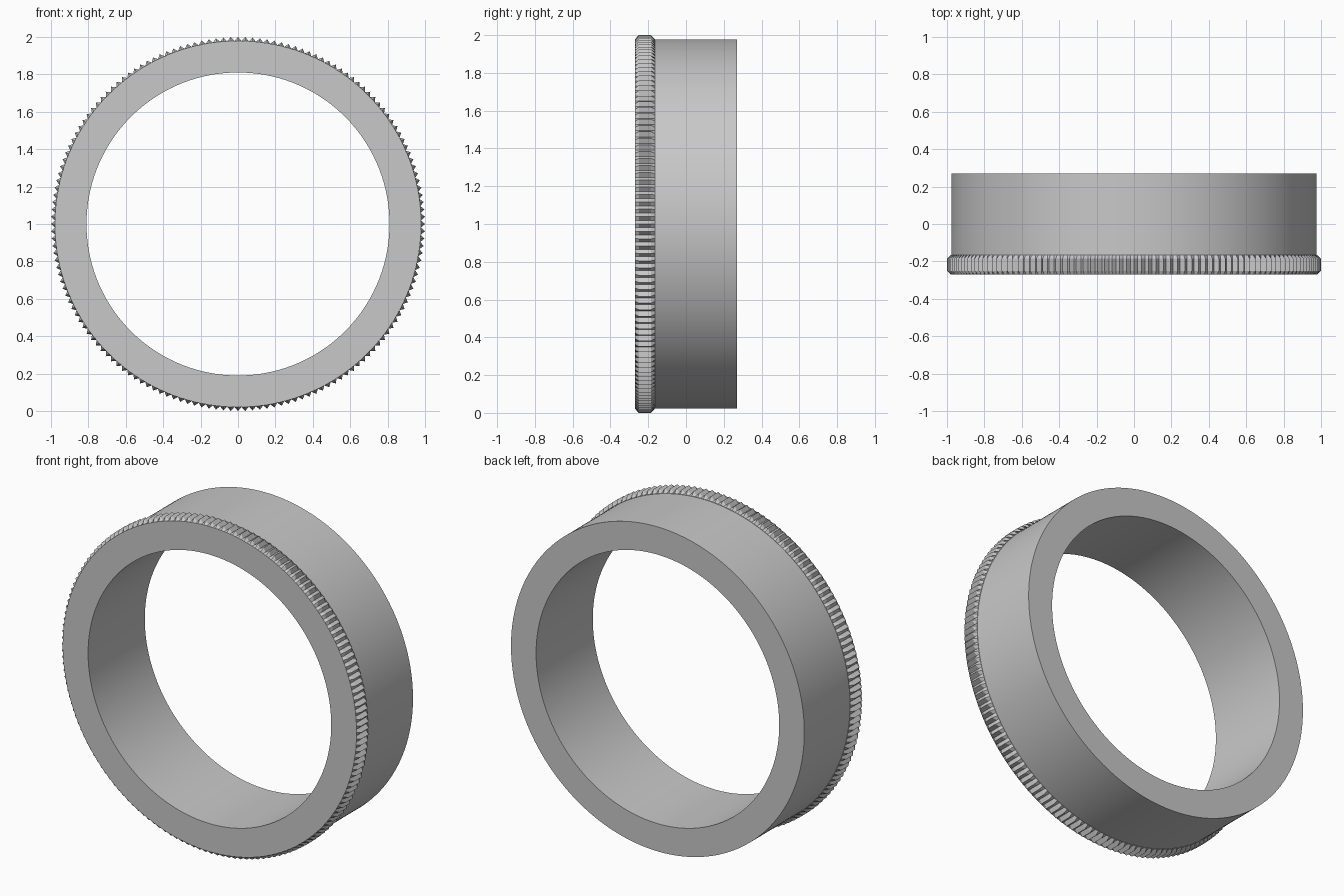
import bpy, bmesh, math

cube = bpy.data.objects.get("Cube")
if cube:
    bpy.data.objects.remove(cube, do_unlink=True)

TEETH = 160
SEGMENTS = TEETH * 2
BORE, BODY, ROOT, TIP = 0.81, 0.977, 0.979, 1.0
FRONT, BACK, GRIP_BACK, CHAMFER = -0.27, 0.27, -0.165, 0.02

# Cross-section loops: ridge radius, groove radius, depth along y
section = [
    (BORE, BORE, BACK),
    (BORE, BORE, FRONT),
    (ROOT, ROOT, FRONT),
    (TIP, ROOT, FRONT + CHAMFER),
    (TIP, ROOT, GRIP_BACK - CHAMFER),
    (ROOT, ROOT, GRIP_BACK),
    (BODY, BODY, GRIP_BACK),
    (BODY, BODY, BACK),
]

# Grey material
grey = bpy.data.materials.new("grey")
grey.use_nodes = True
colour = (0.58, 0.58, 0.58, 1)
grey.diffuse_color = colour
grey.node_tree.nodes["Principled BSDF"].inputs["Base Color"].default_value = colour

# Sweep the section round the axis, alternating ridges and grooves
bm = bmesh.new()
loops = []
for ridge, groove, y in section:
    loop = []
    for i in range(SEGMENTS):
        a = math.tau * i / SEGMENTS
        r = groove if i % 2 else ridge
        loop.append(bm.verts.new((r * math.cos(a), y, 1 + r * math.sin(a))))
    loops.append(loop)

for k, loop in enumerate(loops):
    following = loops[(k + 1) % len(loops)]
    for i in range(SEGMENTS):
        j = (i + 1) % SEGMENTS
        bm.faces.new((loop[i], loop[j], following[j], following[i]))
bmesh.ops.recalc_face_normals(bm, faces=bm.faces)

mesh = bpy.data.meshes.new("knurled_ring")
bm.to_mesh(mesh)
bm.free()
mesh.materials.append(grey)
ring = bpy.data.objects.new("knurled_ring", mesh)
bpy.context.collection.objects.link(ring)

# Smooth the walls, keep rims and ridges sharp
bpy.ops.object.select_all(action="DESELECT")
ring.select_set(True)
bpy.context.view_layer.objects.active = ring
bpy.ops.object.shade_smooth_by_angle(angle=math.radians(25))
